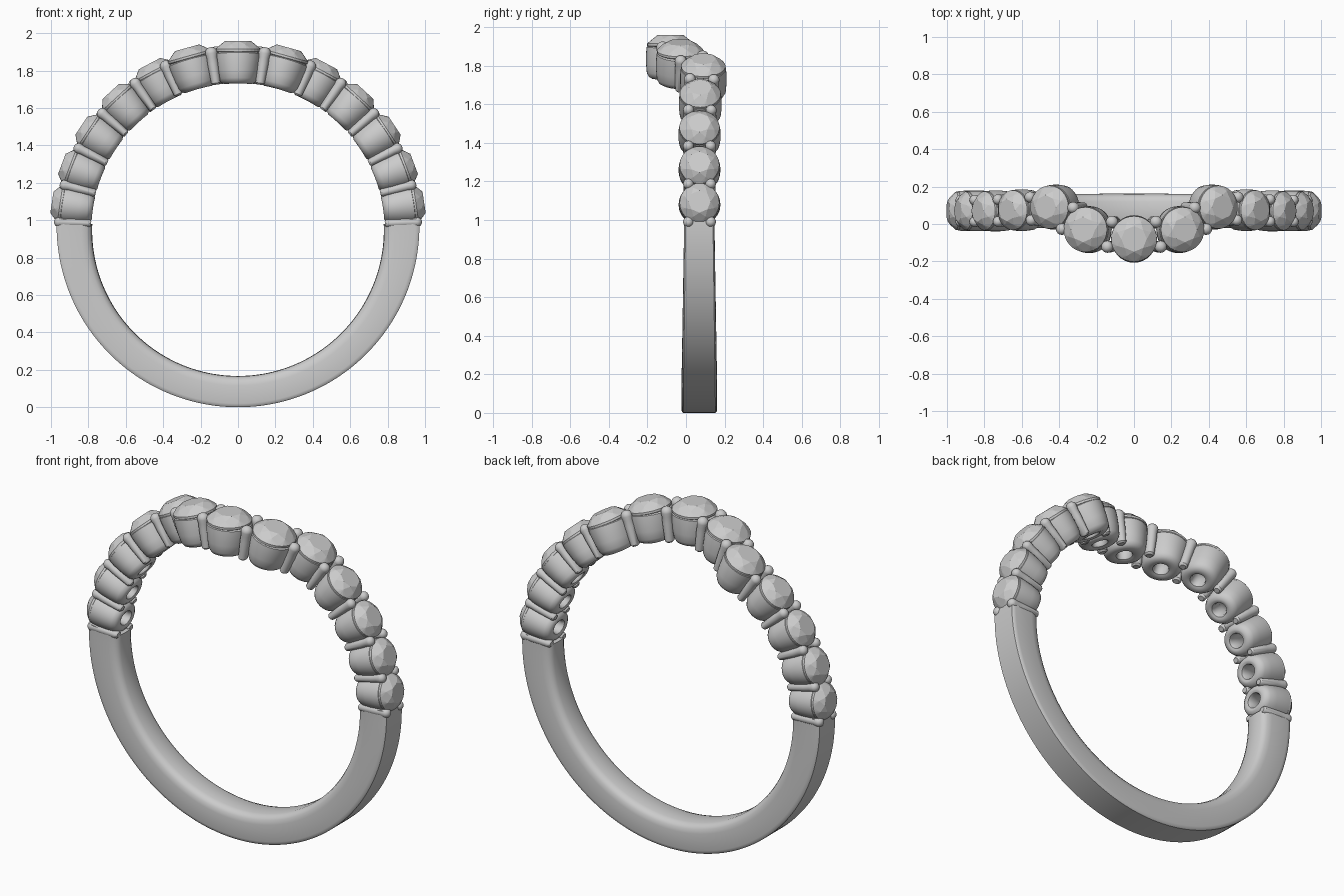
import bpy, bmesh
from math import sin, cos, pi, radians, hypot

if "Cube" in bpy.data.objects:
    bpy.data.objects.remove(bpy.data.objects["Cube"])

CZ, RS = 0.947, 0.96          # finger-hole centre height, stone setting radius
made = []


def wrap(u, v, h):
    """Unrolled coordinates (arc length, y, radius) to the ring."""
    return (h * sin(u / RS), v, CZ + h * cos(u / RS))


def make(name, verts, faces, smooth=True):
    me = bpy.data.meshes.new(name)
    me.from_pydata(verts, [], faces)
    bm = bmesh.new()
    bm.from_mesh(me)
    bmesh.ops.recalc_face_normals(bm, faces=bm.faces)
    bm.to_mesh(me)
    bm.free()
    ob = bpy.data.objects.new(name, me)
    bpy.context.collection.objects.link(ob)
    if smooth:
        made.append(ob)
    return ob


def lathe(name, u0, v0, profile, n, closed):
    """Turn a (radius, height) profile about a radial axis, wrapped on the ring."""
    m = len(profile)
    verts = [wrap(u0 + r * cos(2 * pi * k / n), v0 + r * sin(2 * pi * k / n), h)
             for r, h in profile for k in range(n)]
    faces = [(i * n + k, i * n + (k + 1) % n,
              (i + 1) % m * n + (k + 1) % n, (i + 1) % m * n + k)
             for i in range(m if closed else m - 1) for k in range(n)]
    if not closed:
        faces += [tuple(range(n)), tuple(range((m - 1) * n, m * n))]
    make(name, verts, faces)


def cup(name, u, v, R):
    lathe(name, u, v, [
        (R - .008, .957), (R + .002, .95), (R + .005, .92), (R + .005, .86),
        (R + .001, .815), (R - .01, .795), (R - .03, .784), (.062, .784),
        (.05, .788), (.043, .80), (.043, .86), (R - .022, .95)], 40, True)


def stone(name, u, v, R, top):
    """Round brilliant: table, star/kite crown, girdle and pavilion."""
    a = u / RS
    g = top - .05

    def P(r, t, h):
        x, y, z = r * R * cos(t), r * R * sin(t), g + h
        return (x * cos(a) + z * sin(a), v + y, CZ - x * sin(a) + z * cos(a))
    q = pi / 4
    vs = [P(.56, k * q, .05) for k in range(8)]
    vs += [P(.8, (k + .5) * q, .031) for k in range(8)]
    vs += [P(1, k * q / 4, .006) for k in range(32)]
    vs += [P(1, k * q / 4, -.006) for k in range(32)]
    vs.append(P(0, 0, -.8 * R))
    fs = [tuple(range(8))]
    for k in range(8):
        fs.append((k, 8 + k, (k + 1) % 8))
        fs.append((k, 8 + (k - 1) % 8, 16 + 4 * k, 8 + k))
        fs += [(8 + k, 16 + 4 * k + j, 16 + (4 * k + j + 1) % 32) for j in range(4)]
    for k in range(32):
        n = (k + 1) % 32
        fs += [(16 + k, 48 + k, 48 + n, 16 + n), (48 + k, 80, 48 + n)]
    make(name, vs, fs, False)


def prong(name, u, v, r):
    """Post with a rounded bead on top."""
    h = .957
    prof = [(r * .6, .786), (r * .9, .795), (r * .95, .9), (r * .9, .935), (r, h)]
    prof += [(r * cos(t * pi / 12), h + r * sin(t * pi / 12)) for t in range(1, 6)]
    lathe(name, u, v, prof, 16, False)


# Stones: angle from the top, y, radius, table radius
half = [(0, -.08, .122, 1.012), (15.6, -.03, .12, 1.012), (28, .09, .115, 1.008),
        (42.5, .074, .106, 1.006), (56.3, .07, .104, 1.006),
        (69.4, .07, .103, 1.006), (81.5, .07, .103, 1.006)]
for s, side in ((1, "right"), (-1, "left")):
    for i, (deg, y, R, top) in enumerate(half):
        u = radians(deg) * RS
        if i or s == 1:
            cup(f"setting_cup_{side}_{i}", s * u, y, R)
            stone(f"stone_{side}_{i}", s * u, y, R, top)
        # prong pair towards the next stone, or at the shoulder
        if i < 6:
            u2, y2, R2 = radians(half[i + 1][0]) * RS, half[i + 1][1], half[i + 1][2]
            mu, my, mr = (u + u2) / 2, (y + y2) / 2, (R + R2) / 2
            du, dy = u2 - u, y2 - y
        else:
            mu, my, mr, du, dy = radians(87.4) * RS, y, R, 1, 0
        L = hypot(du, dy)
        for e in (1, -1):
            d = e * .56 * mr / L
            prong(f"prong_{side}_{i}_{'back' if e > 0 else 'front'}",
                  s * (mu - dy * d), my + du * d, mr * .27)

# Plain shank: (width fraction, depth fraction) section swept round the lower half
section = [(-.55, 0), (0, -.012), (.55, 0), (.8, .05), (.94, .15), (1, .3), (1, .88),
           (.97, .96), (.9, 1), (-.9, 1), (-.97, .96), (-1, .88), (-1, .3),
           (-.94, .15), (-.8, .05)]
N, M = 96, len(section)
verts, faces = [], []
for i in range(N + 1):
    p = radians(87.6 + 184.8 * i / N)
    w = .079 + .014 * max(0, -cos(p))
    for a, t in section:
        r = .782 + (.97 - .782) * t
        c = CZ + (.97 - CZ) * t
        verts.append((r * sin(p), .069 + a * w, c + r * cos(p)))
for i in range(N):
    for k in range(M):
        n = (k + 1) % M
        faces.append((i * M + k, i * M + n, (i + 1) * M + n, (i + 1) * M + k))
faces += [tuple(range(M)), tuple(range(N * M, N * M + M))]
make("shank", verts, faces)

# Smooth metal, crisp edges
for ob in made:
    ob.select_set(True)
bpy.context.view_layer.objects.active = made[0]
bpy.ops.object.shade_smooth_by_angle(angle=radians(40))
